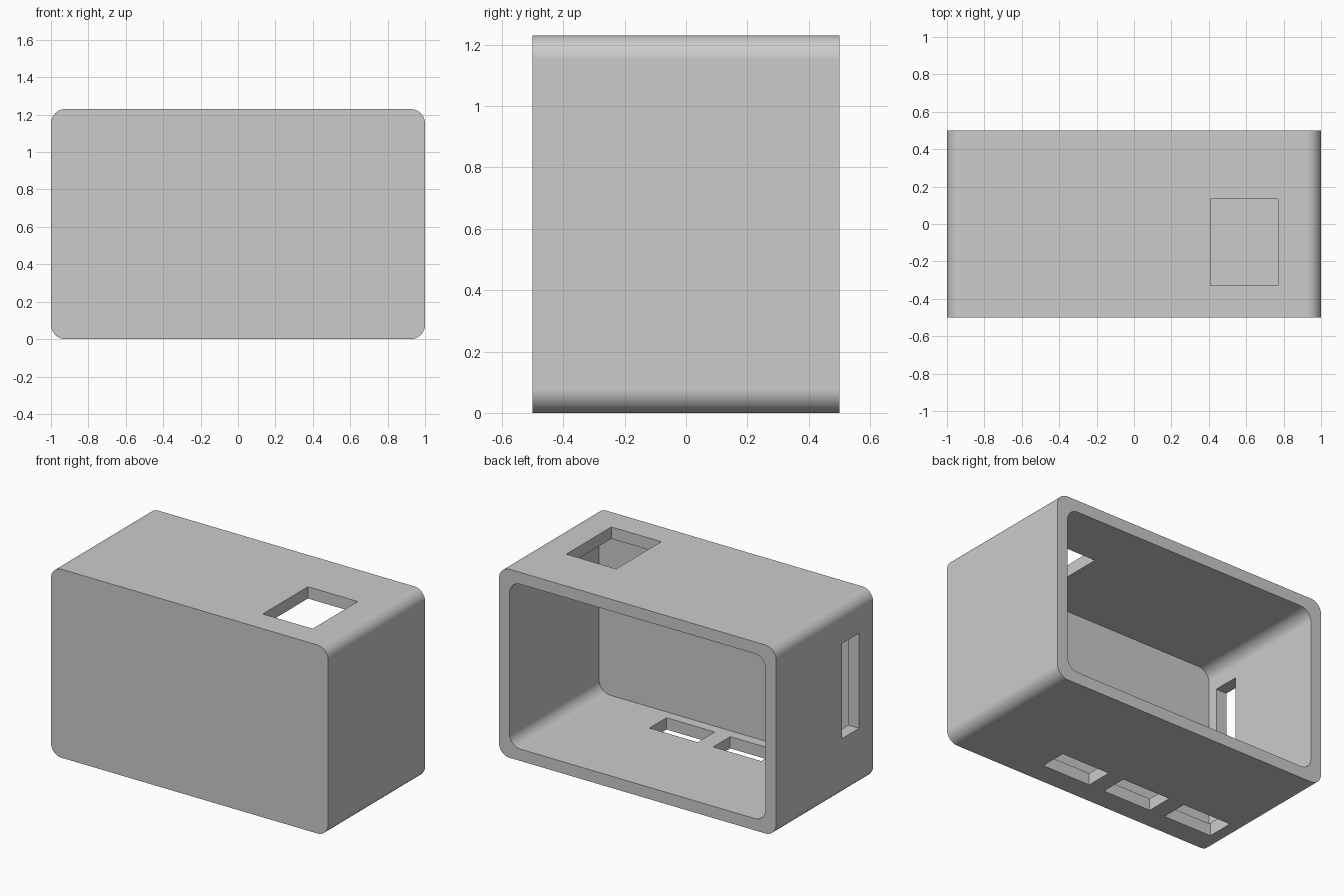
import bpy
import bmesh
import math

cube = bpy.data.objects.get("Cube")
if cube:
    bpy.data.objects.remove(cube, do_unlink=True)

W, D, H = 2.0, 1.0, 1.23      # outer size
T = 0.077                     # wall thickness and corner radius

grey = bpy.data.materials.new("plain_grey")
grey.use_nodes = True
colour = (0.6, 0.6, 0.6, 1)
grey.diffuse_color = colour
grey.node_tree.nodes["Principled BSDF"].inputs["Base Color"].default_value = colour


def add_object(name, bm):
    bmesh.ops.recalc_face_normals(bm, faces=bm.faces)
    mesh = bpy.data.meshes.new(name)
    bm.to_mesh(mesh)
    bm.free()
    mesh.materials.append(grey)
    obj = bpy.data.objects.new(name, mesh)
    bpy.context.collection.objects.link(obj)
    return obj


def rounded_prism(name, half_w, z0, z1, y0, y1, r, steps=12):
    """Rounded rectangle in x and z, extruded along y."""
    bm = bmesh.new()
    corners = [(half_w - r, z1 - r), (r - half_w, z1 - r),
               (r - half_w, z0 + r), (half_w - r, z0 + r)]
    verts = []
    for q, (cx, cz) in enumerate(corners):
        for i in range(steps + 1):
            a = math.pi / 2 * (q + i / steps)
            verts.append(bm.verts.new((cx + r * math.cos(a), y0, cz + r * math.sin(a))))
    face = bm.faces.new(verts)
    ext = bmesh.ops.extrude_face_region(bm, geom=[face])
    moved = [v for v in ext["geom"] if isinstance(v, bmesh.types.BMVert)]
    bmesh.ops.translate(bm, verts=moved, vec=(0, y1 - y0, 0))
    return add_object(name, bm)


def box(name, xs, ys, zs):
    bm = bmesh.new()
    bmesh.ops.create_cube(bm, size=1)
    for v in bm.verts:
        v.co = [lo if c < 0 else hi for c, (lo, hi) in zip(v.co, (xs, ys, zs))]
    return add_object(name, bm)


# Closed front, open back
case = rounded_prism("case_shell", W / 2, 0, H, -D / 2, D / 2, T)
cutters = [rounded_prism("cavity_cutter", W / 2 - T, T, H - T, T - D / 2, D, T)]

# Square opening in the top
cutters.append(box("top_opening_cutter", (0.41, 0.77), (-0.33, 0.135), (H - 0.2, H + 0.2)))

# Tall slot in one side wall
slot_y = (-0.356, -0.18)
cutters.append(box("side_slot_cutter", (-1.2, -0.8), slot_y, (0.38, 1.0)))

# Row of three slots in the floor
for i in range(3):
    x1 = 0.39 - 0.46 * i
    cutters.append(box("floor_slot_cutter", (x1 - 0.348, x1), slot_y, (-0.2, 0.2)))

# Cut the openings and tidy up
bpy.ops.object.select_all(action="DESELECT")
bpy.context.view_layer.objects.active = case
case.select_set(True)
for cutter in cutters:
    cutter.hide_render = True
    mod = case.modifiers.new(cutter.name, "BOOLEAN")
    mod.operation = "DIFFERENCE"
    mod.solver = "EXACT"
    mod.object = cutter
    bpy.ops.object.modifier_apply(modifier=mod.name)
    bpy.data.objects.remove(cutter, do_unlink=True)

bpy.ops.object.shade_smooth_by_angle(angle=math.radians(30))
weighted = case.modifiers.new("flat_walls", "WEIGHTED_NORMAL")
weighted.keep_sharp = True
